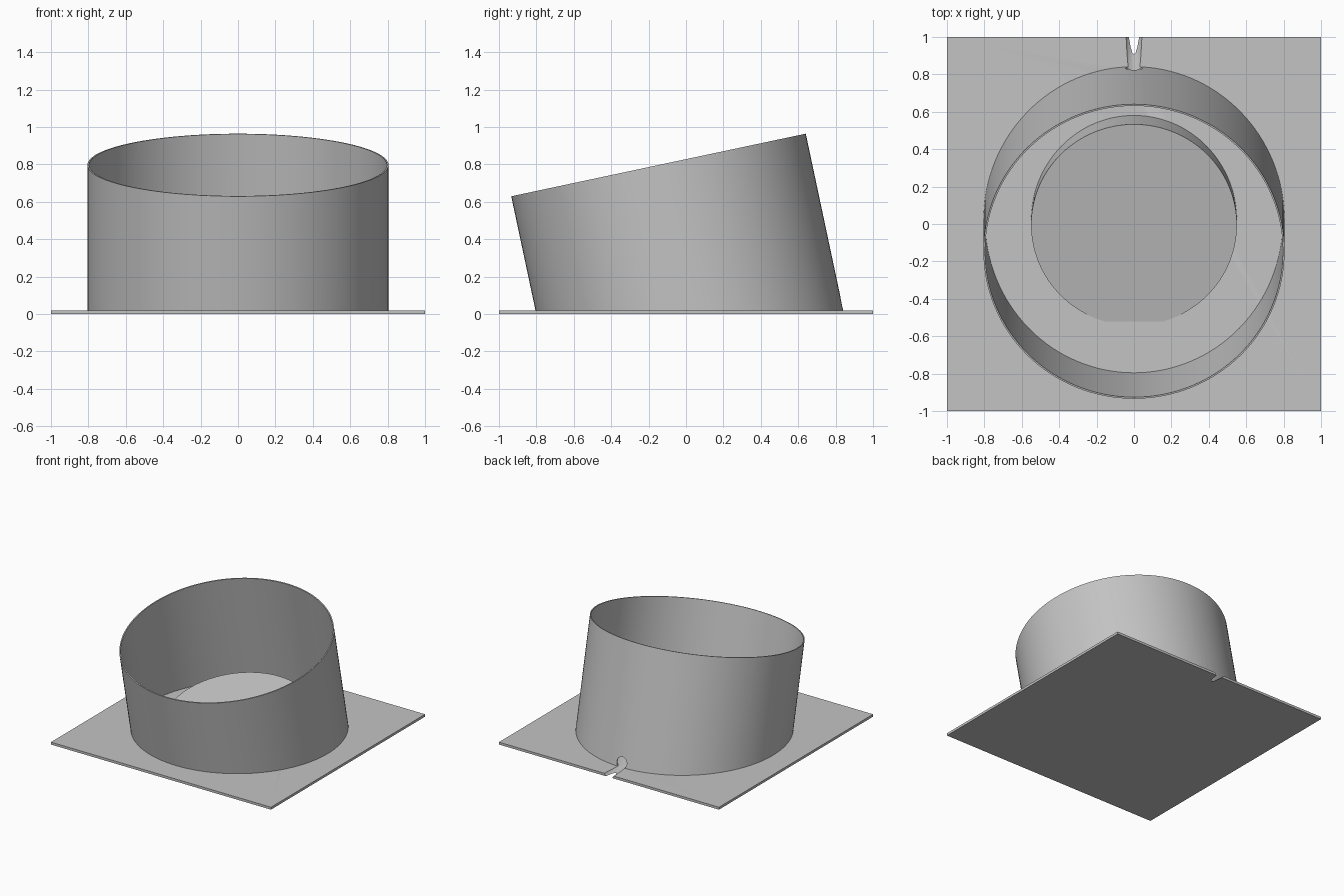
import bpy, bmesh, math
from mathutils import Matrix, Vector

if "Cube" in bpy.data.objects:
    bpy.data.objects.remove(bpy.data.objects["Cube"])

SEGMENTS = 128
PLATE_TOP = 0.02
TILT = math.radians(12)
# Tilted frame with its origin at the centre of the tube rim
FRAME = Matrix.Translation((0, -0.147, 0.797)) @ Matrix.Rotation(TILT, 4, 'X')
AXIS = FRAME.to_3x3() @ Vector((0, 0, 1))

grey = bpy.data.materials.new("plain_grey")
grey.use_nodes = True
colour = (0.55, 0.55, 0.55, 1)
grey.diffuse_color = colour
grey.node_tree.nodes["Principled BSDF"].inputs["Base Color"].default_value = colour


def finish(name, bm):
    bmesh.ops.recalc_face_normals(bm, faces=bm.faces)
    mesh = bpy.data.meshes.new(name)
    bm.to_mesh(mesh)
    bm.free()
    mesh.materials.append(grey)
    obj = bpy.data.objects.new(name, mesh)
    bpy.context.collection.objects.link(obj)
    return obj


def activate(obj):
    bpy.ops.object.select_all(action='DESELECT')
    obj.select_set(True)
    bpy.context.view_layer.objects.active = obj


def cut(obj, cutter):
    mod = obj.modifiers.new("cut", 'BOOLEAN')
    mod.operation = 'DIFFERENCE'
    mod.solver = 'EXACT'
    mod.object = cutter
    activate(obj)
    bpy.ops.object.modifier_apply(modifier=mod.name)


def ring(bm, radius, depth, floor=None):
    """Circle in the tilted frame, optionally slid along the axis to a level floor."""
    verts = []
    for i in range(SEGMENTS):
        a = math.tau * i / SEGMENTS
        p = FRAME @ Vector((radius * math.cos(a), radius * math.sin(a), -depth))
        if floor is not None:
            p += AXIS * ((floor - p.z) / AXIS.z)
        verts.append(bm.verts.new(p))
    return verts


def bridge(bm, a, b):
    for i in range(SEGMENTS):
        j = (i + 1) % SEGMENTS
        bm.faces.new((a[i], a[j], b[j], b[i]))


# Square base plate
bm = bmesh.new()
bmesh.ops.create_cube(bm, size=1, matrix=Matrix.Translation((0, 0, PLATE_TOP / 2))
                      @ Matrix.Diagonal((2, 2, PLATE_TOP, 1)))
base_plate = finish("base_plate", bm)

# Thin leaning tube, its foot level with the plate
bm = bmesh.new()
loops = [ring(bm, 0.805, 0), ring(bm, 0.805, 0, 0.012),
         ring(bm, 0.796, 0, 0.012), ring(bm, 0.796, 0)]
for k in range(4):
    bridge(bm, loops[k], loops[(k + 1) % 4])
tube_wall = finish("tube_wall", bm)

# Sloped round pedestal inside the tube
bm = bmesh.new()
top, foot = ring(bm, 0.55, 0.682), ring(bm, 0.55, 0.682, 0.01)
bridge(bm, top, foot)
bm.faces.new(top)
bm.faces.new(foot)
pedestal = finish("sloped_pedestal", bm)

# Slightly tapered slot through the rim
bm = bmesh.new()
bmesh.ops.create_cube(bm, size=1)
for v in bm.verts:
    high = v.co.z > 0
    v.co = Vector((0.8 + 0.4 * v.co.x,
                   math.copysign(0.176 if high else 0.16, v.co.y),
                   0.1 if high else -0.605))
bm.transform(FRAME @ Matrix.Rotation(math.radians(144.6), 4, 'Z'))
slot_cutter = finish("slot_cutter", bm)

# Cable hole in the back wall, running on as a groove in the plate
bm = bmesh.new()
direction = Vector((0, 1, -0.1))
bmesh.ops.create_cone(bm, cap_ends=True, segments=32, radius1=0.045, radius2=0.045, depth=0.4,
                      matrix=Matrix.Translation((0, 0.92, 0.044))
                      @ direction.to_track_quat('Z', 'Y').to_matrix().to_4x4())
cable_cutter = finish("cable_cutter", bm)

cut(tube_wall, slot_cutter)
cut(tube_wall, cable_cutter)
cut(base_plate, cable_cutter)
for cutter in (slot_cutter, cable_cutter):
    bpy.data.objects.remove(cutter)

for obj in (base_plate, tube_wall, pedestal):
    activate(obj)
    bpy.ops.object.shade_smooth_by_angle(angle=math.radians(30))
